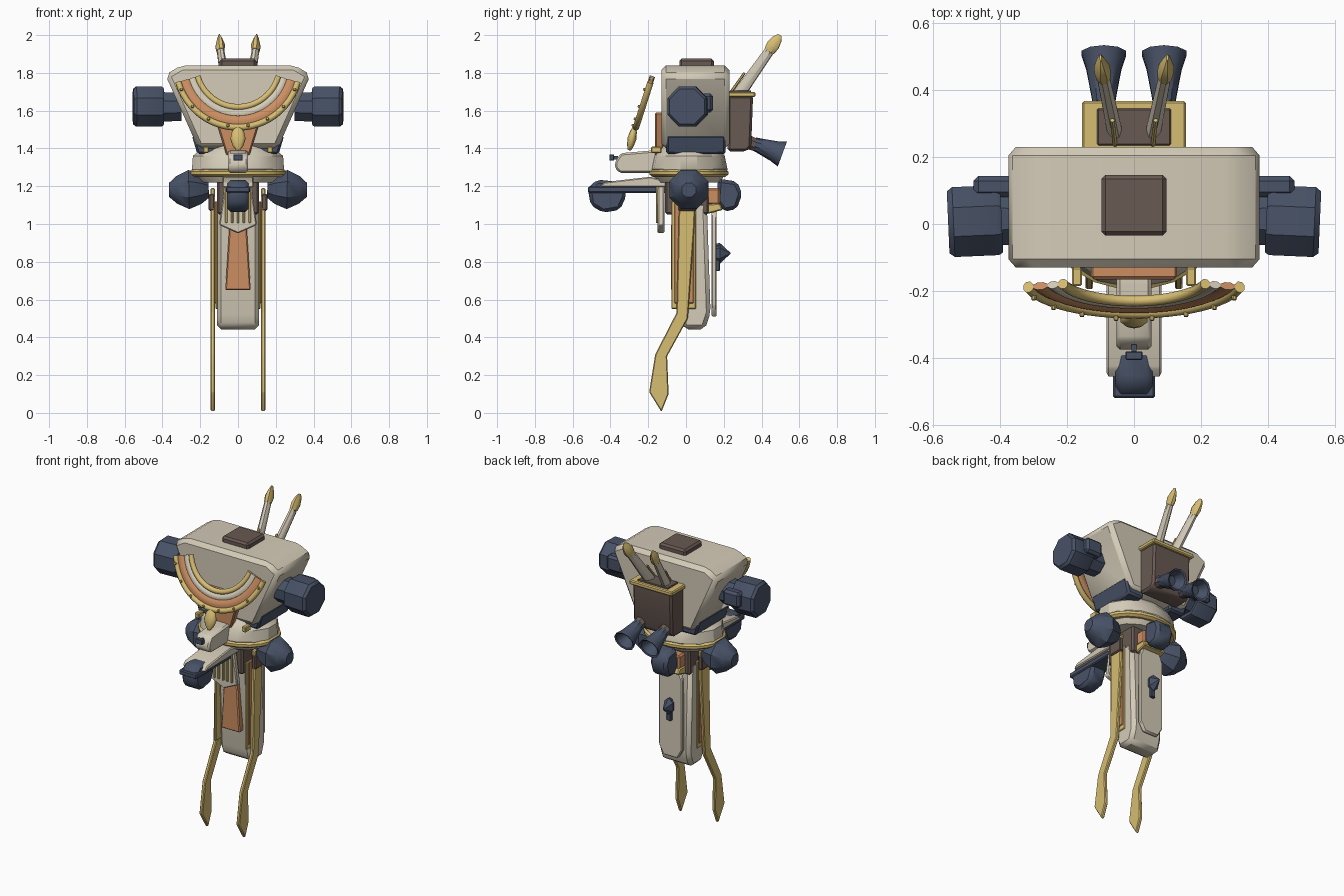
import bpy, bmesh, math
from mathutils import Vector

COL = {'cream': (.66, .60, .48), 'gold': (.68, .51, .17), 'orange': (.60, .27, .12),
       'blue': (.065, .085, .135), 'brown': (.14, .10, .085)}
MATS = {}
for k, c in COL.items():
    MATS[k] = bpy.data.materials.new(k)
    MATS[k].diffuse_color = (*c, 1)


def finish(name, bm, mat, bevel=0, angle=35):
    bmesh.ops.recalc_face_normals(bm, faces=bm.faces)
    if bevel:
        bmesh.ops.bevel(bm, geom=bm.edges[:], offset=bevel, segments=1, affect='EDGES', clamp_overlap=True)
    me = bpy.data.meshes.new(name)
    bm.to_mesh(me)
    bm.free()
    ob = bpy.data.objects.new(name, me)
    me.materials.append(MATS[mat])
    bpy.context.collection.objects.link(ob)
    bpy.ops.object.select_all(action='DESELECT')
    ob.select_set(True)
    bpy.context.view_layer.objects.active = ob
    bpy.ops.object.shade_smooth_by_angle(angle=math.radians(angle))
    return ob


def skin(bm, rows):
    # join closed rows of points and cap both ends
    rows = [[bm.verts.new(p) for p in r] for r in rows]
    n = len(rows[0])
    for a, b in zip(rows, rows[1:]):
        for i in range(n):
            j = (i + 1) % n
            bm.faces.new((a[i], a[j], b[j], b[i]))
    bm.faces.new(rows[0])
    bm.faces.new(rows[-1])


def prism(name, pts, plane, a, b, mat, bevel=0):
    # outline in a plane, extruded from a to b along the third axis
    put = {'xz': lambda p, t: (p[0], t, p[1]), 'yz': lambda p, t: (t, p[0], p[1])}[plane]
    bm = bmesh.new()
    skin(bm, [[put(p, t) for p in pts] for t in (a, b)])
    return finish(name, bm, mat, bevel)


def box(name, x, y, z, mat, bevel=0):
    return prism(name, [(x[0], z[0]), (x[1], z[0]), (x[1], z[1]), (x[0], z[1])], 'xz', *y, mat, bevel)


def loft(name, p0, p1, rings, n, mat, angle=35):
    # rings (t, rx, ry) along the axis p0 to p1
    p0, p1 = Vector(p0), Vector(p1)
    q = (p1 - p0).to_track_quat('Z', 'Y')
    rows = []
    for t, rx, ry in rings:
        c = p0.lerp(p1, t)
        rows.append([c + q @ Vector((rx * math.cos(u), ry * math.sin(u), 0))
                     for u in (math.tau * (i + .5) / n for i in range(n))])
    bm = bmesh.new()
    skin(bm, rows)
    return finish(name, bm, mat, 0, angle)


def on_collar(r, u, lift):
    x, z = r * math.cos(u), 1.84 - r * math.sin(u)
    return Vector((x, -.185 - (1.76 - z) * .32, z)) + Vector((0, -.952, .305)) * lift


def collar_band(name, r0, r1, depth, mat):
    bm, rows = bmesh.new(), []
    for i in range(25):
        u = math.radians(16 + 148 * i / 24)
        rows.append([on_collar((r0 + r1) / 2 + (r1 - r0) / 2 * math.cos(v), u, depth * math.sin(v))
                     for v in (math.tau * (k + .5) / 8 for k in range(8))])
    skin(bm, rows)
    finish(name, bm, mat, 0, 50)


# torso, neck and chest panel
prism('torso', [(-.30, 1.84), (.30, 1.84), (.385, 1.79), (.21, 1.40), (-.21, 1.40), (-.385, 1.79)],
      'xz', -.13, .23, 'cream', .025)
box('neck_block', (-.097, .097), (-.035, .147), (1.8, 1.875), 'brown', .012)
prism('chest_panel', [(-.13, 1.59), (.13, 1.59), (.06, 1.36), (-.06, 1.36)], 'xz', -.165, -.12, 'orange', .008)

# layered collar with studs and pendant
collar_band('collar_inner', .205, .237, .016, 'gold')
collar_band('collar_cream', .234, .270, .012, 'cream')
collar_band('collar_orange', .267, .316, .012, 'orange')
collar_band('collar_outer', .312, .345, .018, 'gold')
for i in range(8):
    u = math.radians(24 + 132 * i / 7)
    loft('collar_stud', on_collar(.328, u, .01), on_collar(.328, u, .026), [(0, .011, .011), (1, .006, .006)], 8, 'gold')
loft('pendant', (0, -.272, 1.515), (0, -.30, 1.39),
     [(0, .012, .008), (.2, .033, .018), (.5, .042, .024), (.8, .03, .018), (1, .01, .008)], 10, 'gold', 60)

# waist and belt
loft('waist', (0, .015, 1.22), (0, .015, 1.42),
     [(0, .20, .165), (.2, .235, .19), (.35, .25, .205), (.7, .245, .19), (.85, .21, .165), (1, .18, .14)], 14, 'cream', 30)
loft('belt', (0, .015, 1.25), (0, .015, 1.29),
     [(0, .245, .195), (.3, .26, .212), (.7, .26, .212), (1, .245, .195)], 20, 'gold')
box('pelvis_core', (-.11, .11), (-.11, .12), (1.05, 1.25), 'brown', .01)

for s in (1, -1):
    # shoulders, waist vents and hips
    loft('shoulder_sleeve', (s * .30, .015, 1.62), (s * .41, .015, 1.62), [(0, .08, .08), (1, .085, .085)], 8, 'blue')
    loft('shoulder_joint', (s * .395, .012, 1.622), (s * .555, .005, 1.622),
         [(0, .105, .107), (.08, .113, .115), (.9, .113, .115), (1, .10, .10)], 8, 'blue')
    box('shoulder_tab', sorted((s * .36, s * .48)), (.08, .143), (1.59, 1.69), 'blue', .015)
    prism('waist_vent', [(s * .10, 1.47), (s * .245, 1.47), (s * .215, 1.37), (s * .10, 1.37)], 'xz', -.105, .21, 'blue', .012)
    box('waist_clip', sorted((s * .155, s * .185)), (-.185, -.13), (1.375, 1.41), 'gold', .005)
    loft('hip_ball', (s * .155, .015, 1.185), (s * .365, .015, 1.18),
         [(0, .05, .05), (.2, .085, .085), (.5, .112, .112), (.8, .08, .08), (1, .04, .04)], 8, 'blue')

    # hanging side panel and long bent blade
    box('side_panel_trim', sorted((s * .105, s * .118)), (-.078, .052), (.55, 1.12), 'gold', .004)
    box('side_panel', sorted((s * .108, s * .124)), (-.062, .04), (.58, 1.12), 'orange', .004)
    prism('long_blade', [(-.035, 1.19), (.05, 1.19), (.045, 1.0), (.01, .5), (-.10, .30), (-.092, .1),
                         (-.13, .005), (-.195, .11), (-.163, .31), (-.05, .53)], 'yz', s * .122, s * .145, 'gold', .005)
    box('blade_clasp', sorted((s * .125, s * .155)), (-.04, .055), (1.07, 1.16), 'brown', .006)

    # back rods with pointed tips
    a, b, c = Vector((s * .05, .24, 1.63)), Vector((s * .092, .44, 1.915)), Vector((s * .10, .497, 2.0))
    loft('back_rod', a, b, [(0, .024, .036), (.3, .024, .034), (1, .02, .027)], 8, 'cream')
    loft('rod_tip', b, c, [(0, .022, .03), (.35, .026, .036), (.75, .014, .028), (1, .003, .012)], 8, 'gold')
    loft('rod_trim', (s * .055, .225, 1.68), (s * .065, .31, 1.80), [(0, .008, .008), (1, .007, .007)], 6, 'gold')

    # flared thrusters
    loft('thruster_joint', (s * .09, .31, 1.44), (s * .09, .38, 1.415), [(0, .042, .042), (1, .035, .035)], 8, 'brown')
    loft('thruster', (s * .09, .36, 1.425), (s * .09, .51, 1.37),
         [(0, .035, .035), (.2, .04, .04), (.7, .055, .055), (1, .07, .07), (.97, .058, .058), (.6, .03, .03)], 10, 'blue')

# backpack
prism('backpack', [(.22, 1.68), (.355, 1.68), (.345, 1.41), (.32, 1.385), (.22, 1.385)], 'yz', -.14, .14, 'brown', .012)
box('backpack_rim', (-.155, .155), (.215, .367), (1.672, 1.70), 'gold', .006)
box('backpack_hatch', (-.11, .11), (.235, .345), (1.69, 1.708), 'brown', .004)

# forward block and folded foot
prism('front_block', [(-.375, 1.33), (-.345, 1.375), (-.17, 1.39), (-.12, 1.38), (-.12, 1.27), (-.35, 1.27), (-.375, 1.295)],
      'yz', -.052, .052, 'cream', .01)
box('front_sensor', (-.025, .025), (-.406, -.38), (1.335, 1.368), 'blue', .003)
box('sensor_stem', (-.008, .008), (-.39, -.36), (1.342, 1.36), 'blue')
prism('front_plate', [(-.46, 1.195), (-.43, 1.222), (-.19, 1.25), (-.07, 1.22), (-.07, 1.195)], 'yz', -.082, .082, 'cream', .006)
box('front_rail', (-.063, .063), (-.52, -.07), (1.165, 1.198), 'blue', .006)
prism('front_toe', [(-.52, 1.19), (-.505, 1.10), (-.44, 1.06), (-.35, 1.075), (-.315, 1.15), (-.33, 1.22), (-.47, 1.235)],
      'yz', -.055, .055, 'blue', .018)

# rear fittings
prism('rear_heel', [(.17, 1.24), (.27, 1.225), (.297, 1.16), (.27, 1.08), (.20, 1.065), (.16, 1.12)], 'yz', -.06, .06, 'blue', .018)
box('rear_orange_block', (-.075, .075), (.08, .18), (1.10, 1.19), 'orange', .01)
prism('rear_gold_bracket', [(.04, 1.10), (.18, 1.11), (.195, 1.075), (.12, 1.055), (.04, 1.06)], 'yz', -.08, .08, 'gold', .006)

# front tabard with ribs
prism('tabard', [(-.065, 1.25), (.065, 1.25), (.085, 1.1), (.1, .995), (0, .95), (-.1, .995), (-.085, 1.1)],
      'xz', -.15, -.115, 'cream', .006)
for i in range(5):
    x = (i - 2) * .031
    box('tabard_rib', (x - .006, x + .006), (-.16, -.14), (1.005, 1.2), 'gold', .003)

# central leg with panels
prism('central_leg', [(-.06, 1.12), (.11, 1.12), (.13, .53), (.10, .442), (-.01, .442), (-.035, .5)], 'yz', -.112, .112, 'cream', .022)
prism('leg_front_panel', [(-.045, 1.0), (.045, 1.0), (.067, .65), (-.067, .65)], 'xz', -.08, -.03, 'orange', .006)
prism('leg_back_plate', [(-.06, 1.08), (.06, 1.08), (.085, 1.02), (.085, .57), (.05, .51), (-.05, .51), (-.085, .57), (-.085, 1.02)],
      'xz', .135, .162, 'cream', .006)
loft('back_spike', (0, .155, .845), (0, .235, .845), [(0, .03, .05), (.3, .035, .055), (1, .003, .003)], 6, 'blue')
box('back_spike_mount', (-.016, .016), (.155, .18), (.75, .89), 'blue', .004)
